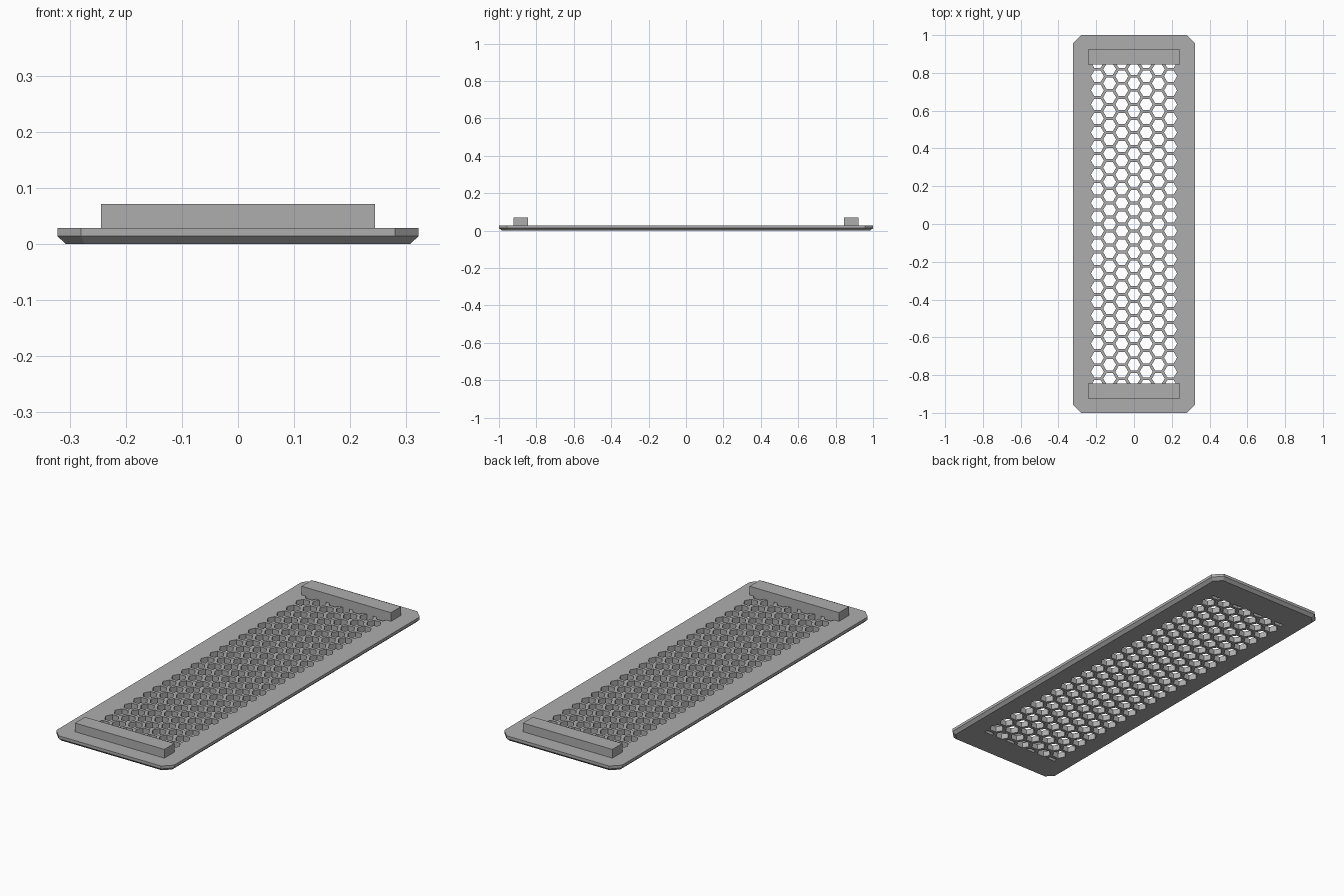
import bpy, bmesh, math

cube = bpy.data.objects.get("Cube")
if cube:
    bpy.data.objects.remove(cube)

HALF_X, HALF_Y = 0.322, 1.0
TOP, MID = 0.028, 0.014
CORNER, BEVEL = 0.042, 0.015
PITCH, HOLE_R = 0.0745, 0.0343
CLIP_Y = 0.845

grey = bpy.data.materials.new("matte_grey")
grey.use_nodes = True
colour = (0.42, 0.42, 0.42, 1)
grey.diffuse_color = colour
grey.node_tree.nodes["Principled BSDF"].inputs["Base Color"].default_value = colour


def make_object(name, bm):
    bmesh.ops.recalc_face_normals(bm, faces=bm.faces)
    mesh = bpy.data.meshes.new(name)
    bm.to_mesh(mesh)
    bm.free()
    mesh.materials.append(grey)
    obj = bpy.data.objects.new(name, mesh)
    bpy.context.collection.objects.link(obj)
    return obj


def loft(bm, rings):
    """Closed solid through a stack of matching rings."""
    loops = [[bm.verts.new(p) for p in ring] for ring in rings]
    n = len(loops[0])
    for a, b in zip(loops, loops[1:]):
        for i in range(n):
            j = (i + 1) % n
            bm.faces.new((a[i], a[j], b[j], b[i]))
    bm.faces.new(loops[0][::-1])
    bm.faces.new(loops[-1])


def octagon(inset, z):
    x, y, c = HALF_X - inset, HALF_Y - inset, CORNER - inset * 0.586
    return [(x, c - y, z), (x, y - c, z), (x - c, y, z), (c - x, y, z),
            (-x, y - c, z), (-x, c - y, z), (c - x, -y, z), (x - c, -y, z)]


# Cover plate with clipped corners and a bevelled underside
bm = bmesh.new()
loft(bm, [octagon(BEVEL, 0), octagon(0, MID), octagon(0, TOP)])
plate = make_object("cover_plate", bm)

# Honeycomb cutter: staggered hexagonal prisms, trimmed at the end bars
bm = bmesh.new()
for col in range(-3, 4):
    cx = col * PITCH * math.sqrt(3) / 2
    for row in range(-12, 13):
        cy = (row + 0.5 * (col % 2)) * PITCH
        if abs(cy) - HOLE_R * math.sqrt(3) / 2 > CLIP_Y - 0.002:
            continue
        ring = [(cx + HOLE_R * math.cos(k * math.pi / 3),
                 max(-CLIP_Y, min(CLIP_Y, cy + HOLE_R * math.sin(k * math.pi / 3))))
                for k in range(6)]
        # Trimmed cells keep only their inner half, so narrow the clamped corners
        if abs(cy) > CLIP_Y:
            s = math.copysign(1, cy)
            inner = s * cy - HOLE_R * math.sqrt(3) / 2
            wide = HOLE_R / 2 + (CLIP_Y - inner) / math.sqrt(3)
            ring = [(cx - HOLE_R / 2, s * inner), (cx + HOLE_R / 2, s * inner),
                    (cx + wide, s * CLIP_Y), (cx - wide, s * CLIP_Y)]
        loft(bm, [[(x, y, z) for x, y in ring] for z in (-0.05, 0.1)])
cutter = make_object("honeycomb_cutter", bm)
cutter.hide_render = True

cut = plate.modifiers.new("honeycomb", "BOOLEAN")
cut.operation = "DIFFERENCE"
cut.solver = "EXACT"
cut.object = cutter

# Bake the holes into the plate and drop the cutter
bpy.context.view_layer.update()
graph = bpy.context.evaluated_depsgraph_get()
baked = bpy.data.meshes.new_from_object(plate.evaluated_get(graph))
plate.modifiers.clear()
plate.data = baked
bpy.data.objects.remove(cutter)

# Raised bars at both ends
for name, side in (("front_bar", -1), ("back_bar", 1)):
    bm = bmesh.new()
    bmesh.ops.create_cube(bm, size=1)
    for v in bm.verts:
        v.co = (v.co.x * 0.488, side * 0.884 + v.co.y * 0.078,
                TOP + (v.co.z + 0.5) * 0.043)
    make_object(name, bm)
